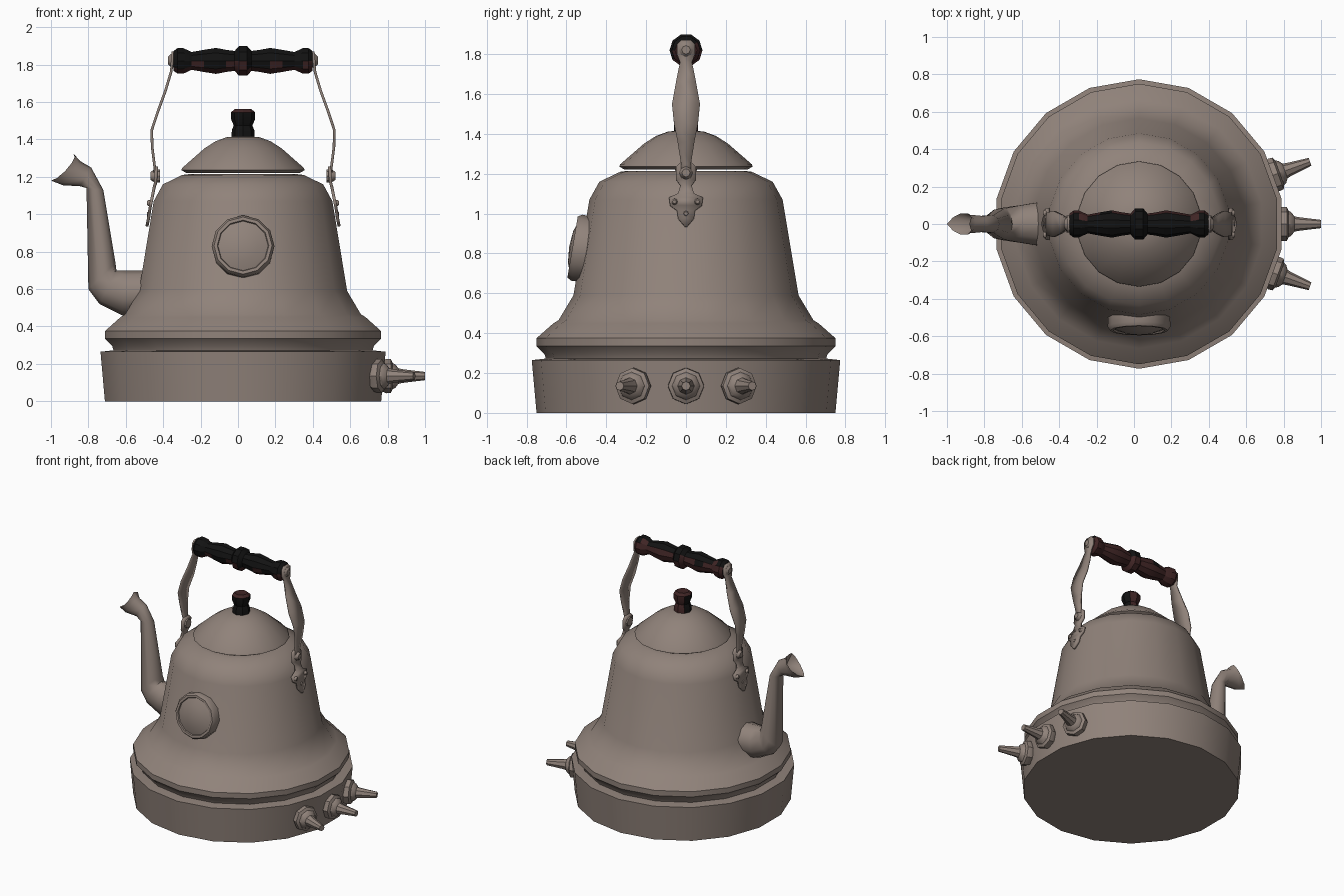
import bpy, bmesh, math
from mathutils import Vector, Matrix

cube = bpy.data.objects.get("Cube")
if cube:
    bpy.data.objects.remove(cube, do_unlink=True)

CX = 0.027  # axis of the pot


def material(name, rgb):
    m = bpy.data.materials.new(name)
    m.use_nodes = True
    m.diffuse_color = (*rgb, 1)
    bsdf = m.node_tree.nodes["Principled BSDF"]
    bsdf.inputs["Base Color"].default_value = (*rgb, 1)
    bsdf.inputs["Roughness"].default_value = 0.8
    return m


ENAMEL = material("taupe enamel", (0.28, 0.225, 0.195))
RED = material("dark red wood", (0.05, 0.018, 0.018))
BLACK = material("worn black", (0.006, 0.006, 0.006))


def finish(name, bm, mats=(ENAMEL,), angle=40, rule=None, fix=True):
    """Turn a bmesh into an object with smooth faces and sharp creases."""
    if fix:
        bmesh.ops.recalc_face_normals(bm, faces=bm.faces)
    bm.normal_update()
    for f in bm.faces:
        f.smooth = True
        if rule:
            f.material_index = rule(f)
    for e in bm.edges:
        if len(e.link_faces) == 2:
            e.smooth = e.calc_face_angle() < math.radians(angle)
    mesh = bpy.data.meshes.new(name)
    bm.to_mesh(mesh)
    bm.free()
    for m in mats:
        mesh.materials.append(m)
    ob = bpy.data.objects.new(name, mesh)
    bpy.context.collection.objects.link(ob)
    return ob


def skin(bm, rings):
    """Join rings of points; a ring of one point closes the end."""
    rows = [[bm.verts.new(p) for p in ring] for ring in rings]
    for a, b in zip(rows, rows[1:]):
        n = max(len(a), len(b))
        for i in range(n):
            j = (i + 1) % n
            quad = [a[i % len(a)], a[j % len(a)], b[j % len(b)], b[i % len(b)]]
            bm.faces.new(list(dict.fromkeys(quad)))


def lathe(name, profile, sides, place=None, start=0.0, **kw):
    """Revolve (radius, height) points around z, then place the part."""
    bm = bmesh.new()
    rings = []
    for r, z in profile:
        turns = range(sides) if r else range(1)
        rings.append([Vector((r * math.cos(start + math.tau * i / sides),
                              r * math.sin(start + math.tau * i / sides), z))
                      for i in turns])
    skin(bm, rings)
    bm.transform(place or Matrix.Translation((CX, 0, 0)))
    return finish(name, bm, **kw)


def aim(origin, direction):
    """Matrix that points the z axis along a direction."""
    q = Vector(direction).to_track_quat('Z', 'Y')
    return Matrix.Translation(origin) @ q.to_matrix().to_4x4()


# Pot body with its wide burner base
UP = math.pi / 2
lathe("burner_base", [(0, 0), (0.75, 0), (0.774, 0.265), (0.71, 0.272), (0, 0.272)],
      18, start=UP)
lathe("pot_body", [(0.70, 0.26), (0.71, 0.295), (0.75, 0.335), (0.75, 0.375),
                   (0.665, 0.45), (0.64, 0.465), (0.565, 0.59), (0.485, 1.07),
                   (0.435, 1.16), (0.33, 1.21), (0.29, 1.215), (0, 1.2)],
      18, start=UP)

# Lid
lathe("lid", [(0, 1.22), (0.31, 1.222), (0.335, 1.236), (0.33, 1.248),
              (0.21, 1.352), (0.15, 1.39), (0.09, 1.412), (0, 1.42)], 18, start=UP)


# Worn paint: black on the upper front sides, red elsewhere
def worn(f):
    c, n = f.calc_center_median(), f.normal
    patch = 0.3 * math.sin(31 * c.x + 17 * c.z + 9 * c.y)
    return 1 if 0.75 * n.z - 0.4 * n.y + patch > 0.1 else 0


def worn_knob(f):
    return 1 if f.normal.z < 0.4 and f.normal.y < 0.5 else 0


lathe("lid_knob", [(0, 1.40), (0.062, 1.40), (0.06, 1.45), (0.05, 1.475),
                   (0.065, 1.51), (0.065, 1.545), (0.045, 1.562), (0, 1.555)],
      8, mats=(RED, BLACK), rule=worn_knob, angle=30)

# Turned grip: half profile mirrored about its middle bead
half = [(0.083, 0.022), (0.056, 0.045), (0.062, 0.09), (0.073, 0.145),
        (0.062, 0.21), (0.05, 0.275), (0.072, 0.32), (0.072, 0.35), (0.055, 0.372)]
grip = [(0, -0.372)] + [(r, -h) for r, h in reversed(half)] + half + [(0, 0.372)]
lathe("handle_grip", grip, 10, place=aim((CX, 0, 1.82), (1, 0, 0)),
      mats=(RED, BLACK), rule=worn, angle=30)


# Flat metal strips given as (distance from axis, height, half width)
def strip(name, side, points, thick):
    bm = bmesh.new()
    rows = [[bm.verts.new((CX + side * d, y, z)) for y in (-w, w)] for d, z, w in points]
    for (a, b), (c, d) in zip(rows, rows[1:]):
        bm.faces.new((a, b, d, c))
    ob = finish(name, bm)
    mod = ob.modifiers.new("thickness", 'SOLIDIFY')
    mod.thickness = thick
    mod.offset = 0


STRAP = [(0.375, 1.87, 0.025), (0.378, 1.85, 0.045), (0.38, 1.8, 0.045),
         (0.385, 1.76, 0.03), (0.415, 1.66, 0.05), (0.455, 1.55, 0.07),
         (0.488, 1.45, 0.06), (0.486, 1.36, 0.042), (0.472, 1.25, 0.025),
         (0.468, 1.16, 0.025)]
PLATE = [(0.462, 1.255, 0.03), (0.464, 1.235, 0.05), (0.468, 1.17, 0.05),
         (0.476, 1.14, 0.028), (0.484, 1.1, 0.04), (0.488, 1.08, 0.085),
         (0.496, 1.04, 0.08), (0.5, 1.015, 0.045), (0.506, 0.975, 0.04),
         (0.514, 0.935, 0.006)]

for side, word in ((-1, "right"), (1, "left")):
    strip(word + "_handle_strap", side, STRAP, 0.014)
    strip(word + "_hinge_plate", side, PLATE, 0.016)

    def stud(name, d, y, z, r, depth):
        place = aim((CX + side * d, y, z), (side, 0, 0))
        lathe(f"{word}_{name}", [(0, 0), (r, 0), (r, depth * 0.6),
                                 (r * 0.6, depth), (0, depth)], 8, place=place)

    stud("grip_bolt", 0.365, 0, 1.822, 0.036, 0.035)
    stud("hinge_pin", 0.445, 0, 1.205, 0.034, 0.05)
    for name, y, z in (("front_rivet", -0.058, 1.06), ("back_rivet", 0.058, 1.06),
                       ("lower_rivet", 0, 1.0)):
        stud(name, 0.494, y, z, 0.016, 0.02)

# Front medallion, lying on the sloping wall
lathe("front_medallion", [(0, -0.05), (0.165, -0.05), (0.168, 0.025), (0.155, 0.045),
                          (0.138, 0.045), (0.134, 0.036), (0.08, 0.055), (0, 0.062)],
      12, place=aim((CX, -0.525, 0.825), (0, -1, 0.17)), angle=35)

# Three burner dials around the model's left side
for word, deg in (("front", -20), ("middle", 0), ("back", 20)):
    a = math.radians(deg)
    lathe(word + "_burner_dial",
          [(0, 0.73), (0.075, 0.73), (0.092, 0.765), (0.09, 0.79), (0.07, 0.8),
           (0.062, 0.815), (0.042, 0.83), (0.037, 0.85), (0.022, 0.973), (0, 0.973)],
          8, place=aim((CX, 0, 0.135), (math.cos(a), math.sin(a), 0)), angle=35)

# Spout: each ring spans an outer and an inner point in the xz plane
SPOUT = [((-0.46, 0.46), (-0.46, 0.70), 0.13), ((-0.62, 0.46), (-0.60, 0.70), 0.105),
         ((-0.74, 0.52), (-0.65, 0.70), 0.09), ((-0.80, 0.60), (-0.655, 0.74), 0.08),
         ((-0.81, 1.14), (-0.72, 1.13), 0.05), ((-0.845, 1.15), (-0.785, 1.25), 0.045),
         ((-0.935, 1.155), (-0.845, 1.285), 0.052), ((-1.0, 1.18), (-0.88, 1.325), 0.06)]
rings = []
for k, (o, i, w) in enumerate(SPOUT):
    notch = 0.035 if k == len(SPOUT) - 1 else 0
    ring = []
    for s in range(10):
        t = math.tau * s / 10
        u = (1 + math.cos(t)) / 2
        ring.append((i[0] + (o[0] - i[0]) * u + notch * abs(math.sin(t)),
                     w * math.sin(t), i[1] + (o[1] - i[1]) * u))
    rings.append(ring)
rings.append([(-0.84, 0, 1.21)])  # hollow of the mouth
bm = bmesh.new()
skin(bm, rings)
finish("spout", bm, angle=45)
